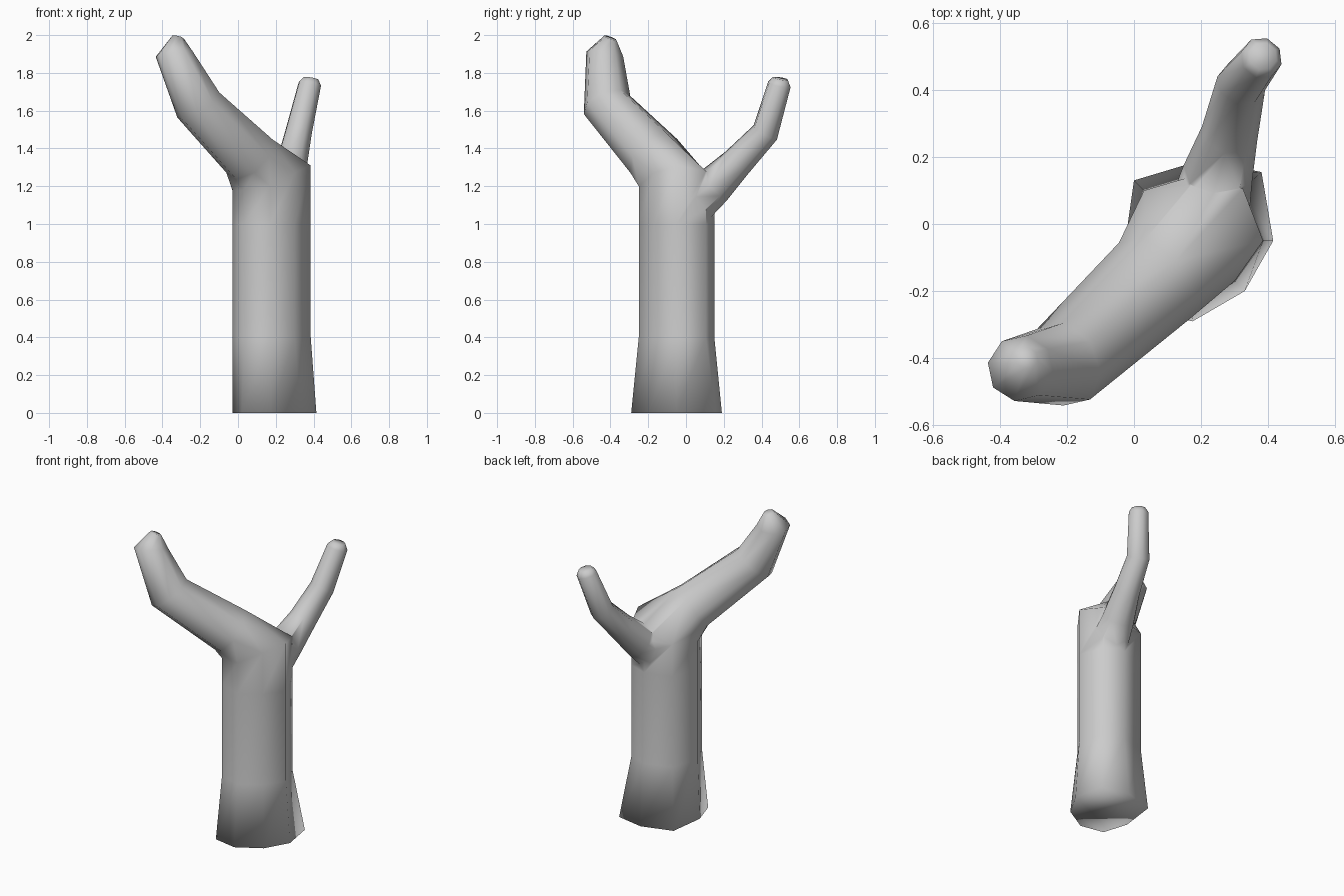
import bpy, bmesh, math
from mathutils import Vector, Matrix

cube = bpy.data.objects.get("Cube")
if cube:
    bpy.data.objects.remove(cube)

grey = bpy.data.materials.new("plain grey")
grey.use_nodes = True
grey.diffuse_color = (0.6, 0.6, 0.6, 1)
grey.node_tree.nodes["Principled BSDF"].inputs["Base Color"].default_value = (0.6, 0.6, 0.6, 1)


def loft(name, rings):
    """Closed tube through equal-sized rings of points."""
    bm = bmesh.new()
    loops = [[bm.verts.new(p) for p in ring] for ring in rings]
    n = len(loops[0])
    for a, b in zip(loops, loops[1:]):
        for i in range(n):
            j = (i + 1) % n
            bm.faces.new((a[i], a[j], b[j], b[i]))
    bm.faces.new(loops[0][::-1])
    bm.faces.new(loops[-1])
    bmesh.ops.recalc_face_normals(bm, faces=bm.faces)
    mesh = bpy.data.meshes.new(name)
    bm.to_mesh(mesh)
    bm.free()
    mesh.materials.append(grey)
    obj = bpy.data.objects.new(name, mesh)
    bpy.context.collection.objects.link(obj)
    return obj


def branch_rings(path, sides=8):
    """Rings along (centre, radius) stations; the second point starts on top."""
    pts = [Vector(p) for p, r in path]
    rings, previous, side = [], None, None
    for k, (p, r) in enumerate(path):
        into = (pts[k] - pts[max(k - 1, 0)]).normalized()
        out = (pts[min(k + 1, len(pts) - 1)] - pts[k]).normalized()
        along = (into + out).normalized()
        if previous is None:
            up = Vector((0, 0, 1))
            side = (up - along * up.dot(along)).normalized()
        else:
            side = previous.rotation_difference(along) @ side
        previous = along
        rings.append([pts[k] + Matrix.Rotation(math.tau * (i - 1) / sides, 3, along) @ side * r
                      for i in range(sides)])
    return rings


# Trunk: flared foot, straight shaft and sloping shoulders that run into the thick branch
foot = [(0.415, -0.05), (0.38, 0.155), (0.2, 0.19), (0, 0.13),
        (-0.03, -0.1), (0.02, -0.26), (0.175, -0.29), (0.33, -0.2)]
shaft = [(0.385, -0.05), (0.325, 0.105), (0.2, 0.15), (0.03, 0.1),
         (-0.03, -0.08), (0.03, -0.21), (0.17, -0.25), (0.3, -0.17)]
shoulder_z = [1.31, 1.28, 1.22, 1.21, 1.18, 1.18, 1.2, 1.27]
thick_rings = branch_rings([
    ((0.06, -0.17, 1.36), 0.155), ((-0.21, -0.418, 1.63), 0.132),
    ((-0.338, -0.43, 1.9), 0.1), ((-0.32, -0.4, 1.985), 0.035),
])
trunk = loft("trunk", [
    [(x, y, 0) for x, y in foot],
    [(x, y, 0.4) for x, y in shaft],
    [(x, y, 1.0) for x, y in shaft],
    [(x, y, z) for (x, y), z in zip(shaft, shoulder_z)],
] + thick_rings)

# Thin branch, reaching backward
thin = loft("thin_branch", branch_rings([
    ((0.21, -0.02, 1.06), 0.13), ((0.25, 0.15, 1.205), 0.105),
    ((0.285, 0.27, 1.325), 0.085), ((0.32, 0.42, 1.485), 0.074),
    ((0.38, 0.495, 1.74), 0.063), ((0.385, 0.5, 1.77), 0.042),
]))

# Merge the thin branch into the trunk and smooth the whole
bpy.ops.object.select_all(action="DESELECT")
bpy.context.view_layer.objects.active = trunk
trunk.select_set(True)
join = trunk.modifiers.new("join", "BOOLEAN")
join.operation = "UNION"
join.solver = "EXACT"
join.object = thin
bpy.ops.object.modifier_apply(modifier=join.name)
bpy.data.objects.remove(thin)
trunk.name = "forked_trunk"
bpy.ops.object.shade_smooth()
